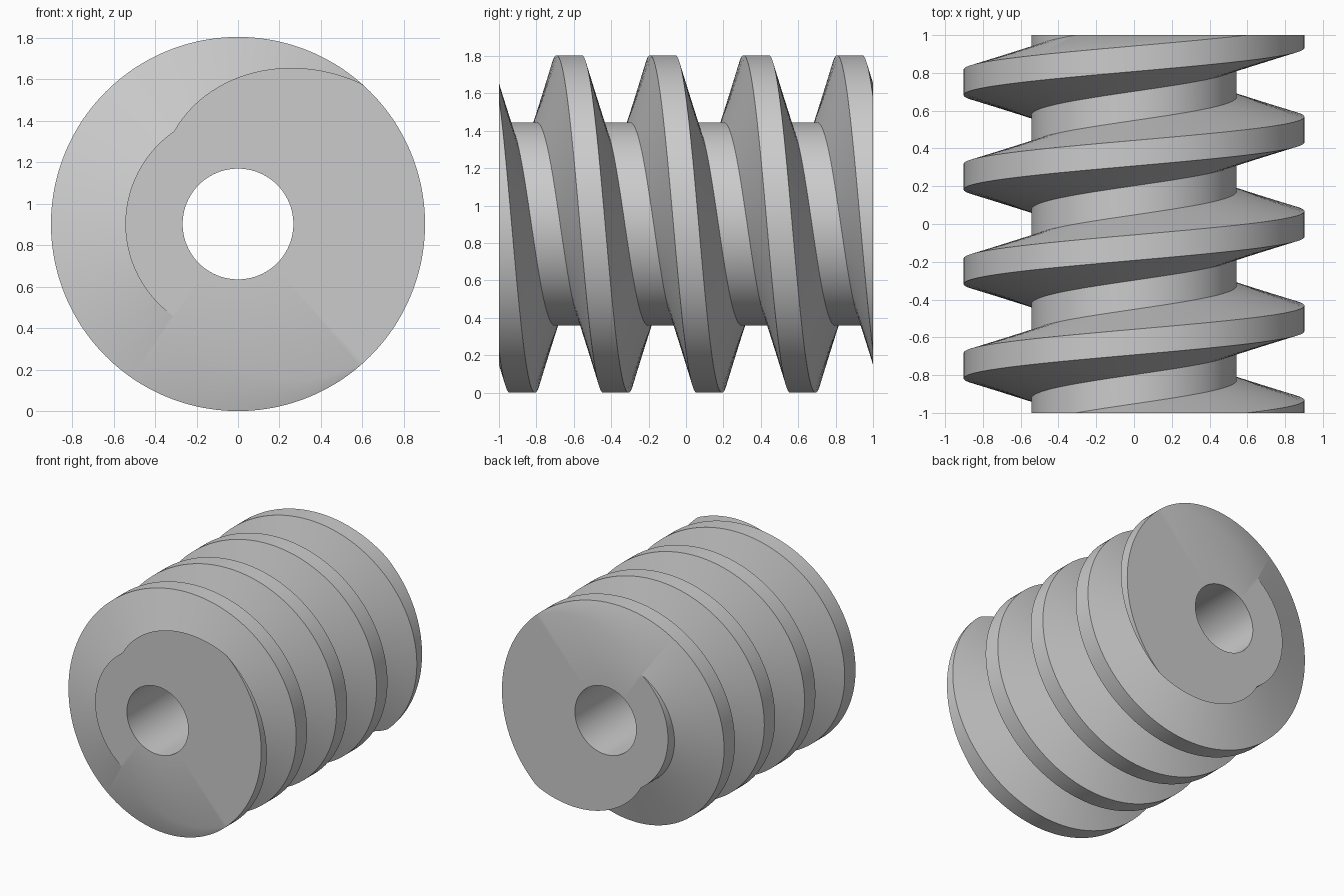
import bpy
import bmesh
import math

if "Cube" in bpy.data.objects:
    bpy.data.objects.remove(bpy.data.objects["Cube"], do_unlink=True)

# Worm dimensions
TIP, ROOT, BORE = 0.902, 0.543, 0.267
PITCH, HALF_LEN = 0.5, 1.0
CREST_HALF, BASE_HALF = 0.0675, 0.173
STEPS = 240


def thread_radius(offset):
    """Radius of the trapezoid thread at an axial offset from its crest."""
    d = abs((offset + PITCH / 2) % PITCH - PITCH / 2)
    t = (d - CREST_HALF) / (BASE_HALF - CREST_HALF)
    return TIP + (ROOT - TIP) * min(1, max(0, t))


def section(turn):
    """Closed (radius, y) outline of the worm at a fraction of a turn."""
    lead = -PITCH * turn
    points = [(thread_radius(-HALF_LEN - lead), -HALF_LEN)]
    for k in range(-3, 5):
        for edge in (-BASE_HALF, -CREST_HALF, CREST_HALF, BASE_HALF):
            y = max(-HALF_LEN, min(HALF_LEN, lead + k * PITCH + edge))
            points.append((thread_radius(y - lead), y))
    points.append((thread_radius(HALF_LEN - lead), HALF_LEN))
    return points + [(BORE, HALF_LEN), (BORE, -HALF_LEN)]


# Sweep the changing outline once around the axis, then weld the seam
bm = bmesh.new()
rings = []
for i in range(STEPS + 1):
    a = math.tau * i / STEPS
    rings.append([bm.verts.new((r * math.cos(a), y, TIP + r * math.sin(a)))
                  for r, y in section(i / STEPS)])
for a, b in zip(rings, rings[1:]):
    for j in range(len(a)):
        n = (j + 1) % len(a)
        bm.faces.new((a[j], a[n], b[n], b[j]))
bmesh.ops.remove_doubles(bm, verts=bm.verts[:], dist=0.00005)
bmesh.ops.dissolve_degenerate(bm, edges=bm.edges[:], dist=0.00005)
bmesh.ops.recalc_face_normals(bm, faces=bm.faces[:])

mesh = bpy.data.meshes.new("worm_screw")
bm.to_mesh(mesh)
bm.free()
worm = bpy.data.objects.new("worm_screw", mesh)
bpy.context.collection.objects.link(worm)

# Plain grey metal
grey = bpy.data.materials.new("light_grey")
grey.use_nodes = True
colour = (0.6, 0.6, 0.6, 1)
grey.diffuse_color = colour
grey.node_tree.nodes["Principled BSDF"].inputs["Base Color"].default_value = colour
mesh.materials.append(grey)

# Smooth helical surfaces with crisp thread edges
bpy.ops.object.select_all(action="DESELECT")
worm.select_set(True)
bpy.context.view_layer.objects.active = worm
bpy.ops.object.shade_smooth_by_angle(angle=math.radians(30))
